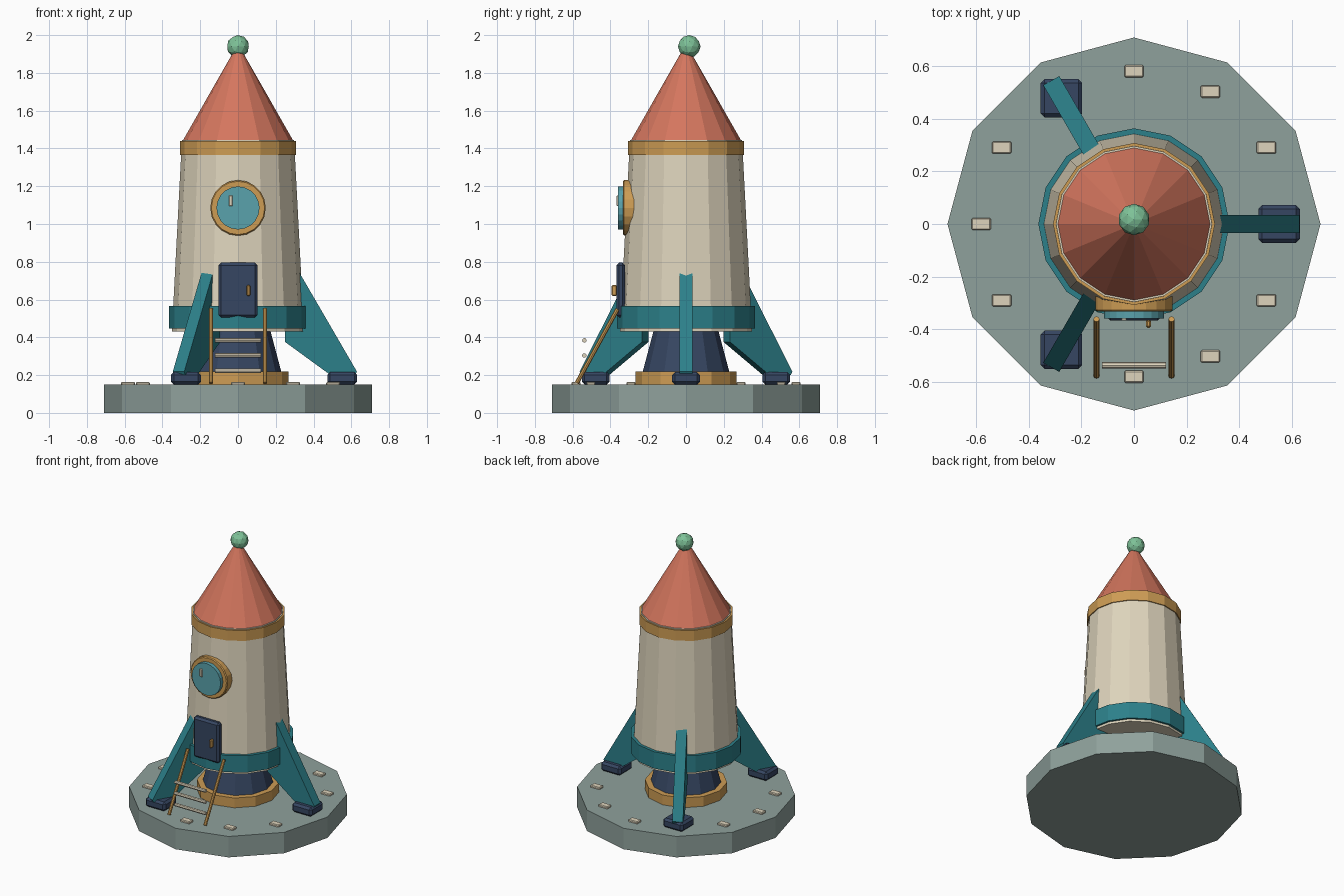
import bpy, bmesh, math
from mathutils import Vector, Matrix

if "Cube" in bpy.data.objects:
    bpy.data.objects.remove(bpy.data.objects["Cube"])


def colour(name, r, g, b):
    lin = [((c / 255 + 0.055) / 1.055) ** 2.4 for c in (r, g, b)]
    m = bpy.data.materials.new(name)
    m.diffuse_color = (*lin, 1)
    m.use_nodes = True
    m.node_tree.nodes["Principled BSDF"].inputs["Base Color"].default_value = m.diffuse_color
    return m


cream = colour("cream", 222, 212, 188)
coral = colour("coral", 212, 118, 94)
gold = colour("gold", 205, 156, 84)
teal = colour("teal", 44, 128, 138)
navy = colour("navy", 54, 70, 98)
glass = colour("window_blue", 90, 162, 172)
green = colour("mint_green", 126, 194, 152)
grey = colour("pad_grey", 143, 161, 156)


def finish(name, bm, mat, bevel=0):
    bmesh.ops.recalc_face_normals(bm, faces=bm.faces)
    me = bpy.data.meshes.new(name)
    bm.to_mesh(me)
    bm.free()
    me.materials.append(mat)
    ob = bpy.data.objects.new(name, me)
    bpy.context.collection.objects.link(ob)
    if bevel:
        mod = ob.modifiers.new("bevel", 'BEVEL')
        mod.width = bevel
        mod.segments = 1
    return ob


def rod(name, a, b, r1, r2, sides, mat, bevel=0):
    """Closed cylinder or cone from point a to point b, a corner facing +x."""
    a, b = Vector(a), Vector(b)
    d = b - a
    q = Matrix() if d.xy.length < 1e-6 else d.to_track_quat('Z', 'Y').to_matrix().to_4x4()
    bm = bmesh.new()
    rings = []
    for z, r in ((0, r1), (d.length, r2)):
        ring = []
        for i in range(sides):
            t = math.tau * i / sides
            ring.append(bm.verts.new(a + q @ Vector((r * math.cos(t), r * math.sin(t), z))))
        rings.append(ring)
    for i in range(sides):
        j = (i + 1) % sides
        bm.faces.new((rings[0][i], rings[0][j], rings[1][j], rings[1][i]))
    bm.faces.new(rings[0][::-1])
    bm.faces.new(rings[1])
    return finish(name, bm, mat, bevel)


def upright(name, z1, z2, r1, r2, sides, mat):
    return rod(name, (0, 0, z1), (0, 0, z2), r1, r2, sides, mat)


def box(name, centre, size, mat, bevel=0):
    bm = bmesh.new()
    bmesh.ops.create_cube(bm, size=1, matrix=Matrix.Translation(centre) @ Matrix.Diagonal((*size, 1)))
    return finish(name, bm, mat, bevel)


# Landing pad with marker plates, skipping the spots taken by the feet
upright("landing_pad", 0, 0.15, 0.71, 0.71, 12, grey)
for i in range(12):
    if i % 4:
        t = math.radians(30 * i)
        box(f"pad_marker_{i}", (0.582 * math.cos(t), 0.582 * math.sin(t), 0.154),
            (0.074, 0.047, 0.02), cream, 0.005)

# Engine
upright("engine_ring", 0.15, 0.22, 0.268, 0.268, 12, gold)
upright("engine_nozzle", 0.17, 0.44, 0.242, 0.17, 12, navy)

# Hull, bands and nose
upright("hull", 0.43, 1.446, 0.35, 0.297, 16, cream)
upright("lower_band", 0.447, 0.567, 0.364, 0.364, 16, teal)
upright("upper_band", 1.365, 1.44, 0.308, 0.308, 16, gold)
upright("nose_cone", 1.44, 1.94, 0.293, 0.008, 16, coral)
bm = bmesh.new()
bmesh.ops.create_icosphere(bm, subdivisions=2, radius=0.06,
                           matrix=Matrix.Translation((0, 0.017, 1.94)))
finish("nose_ball", bm, green)

# Three fins with feet
fin_profile = [(0.25, 0.872), (0.63, 0.218), (0.62, 0.2), (0.49, 0.2), (0.25, 0.375)]
for i in range(3):
    t = math.radians(120 * i)
    turn = Matrix.Rotation(t, 4, 'Z')
    bm = bmesh.new()
    sides = [[bm.verts.new(turn @ Vector((r, y, z))) for r, z in fin_profile]
             for y in (-0.035, 0.035)]
    for s in sides:
        bm.faces.new(s)
    n = len(fin_profile)
    for k in range(n):
        j = (k + 1) % n
        bm.faces.new((sides[0][k], sides[0][j], sides[1][j], sides[1][k]))
    finish(f"fin_{i}", bm, teal)
    box(f"foot_{i}", (0.552 * math.cos(t), 0.552 * math.sin(t), 0.183),
        (0.158, 0.146, 0.066), navy, 0.015)

# Porthole
zc = 1.085
rod("window_frame", (0, -0.26, zc), (0, -0.333, zc), 0.147, 0.147, 20, gold, 0.006)
rod("window_glass", (0, -0.28, zc), (0, -0.36, zc), 0.114, 0.114, 20, glass)
box("window_glint", (-0.038, -0.362, 1.123), (0.02, 0.012, 0.056), cream, 0.003)

# Door
box("door", (0, -0.345, 0.65), (0.206, 0.046, 0.29), navy, 0.014)
box("door_handle", (0.055, -0.38, 0.648), (0.02, 0.03, 0.058), gold, 0.006)

# Ladder
for side, x in (("left", -0.143), ("right", 0.143)):
    rod(f"ladder_rail_{side}", (x, -0.362, 0.55), (x, -0.578, 0.158), 0.0115, 0.0115, 8, gold)
for i, z in enumerate((0.223, 0.304, 0.384)):
    rod(f"ladder_rung_{i}", (-0.122, -0.538, z), (0.122, -0.538, z), 0.012, 0.012, 8, cream)
